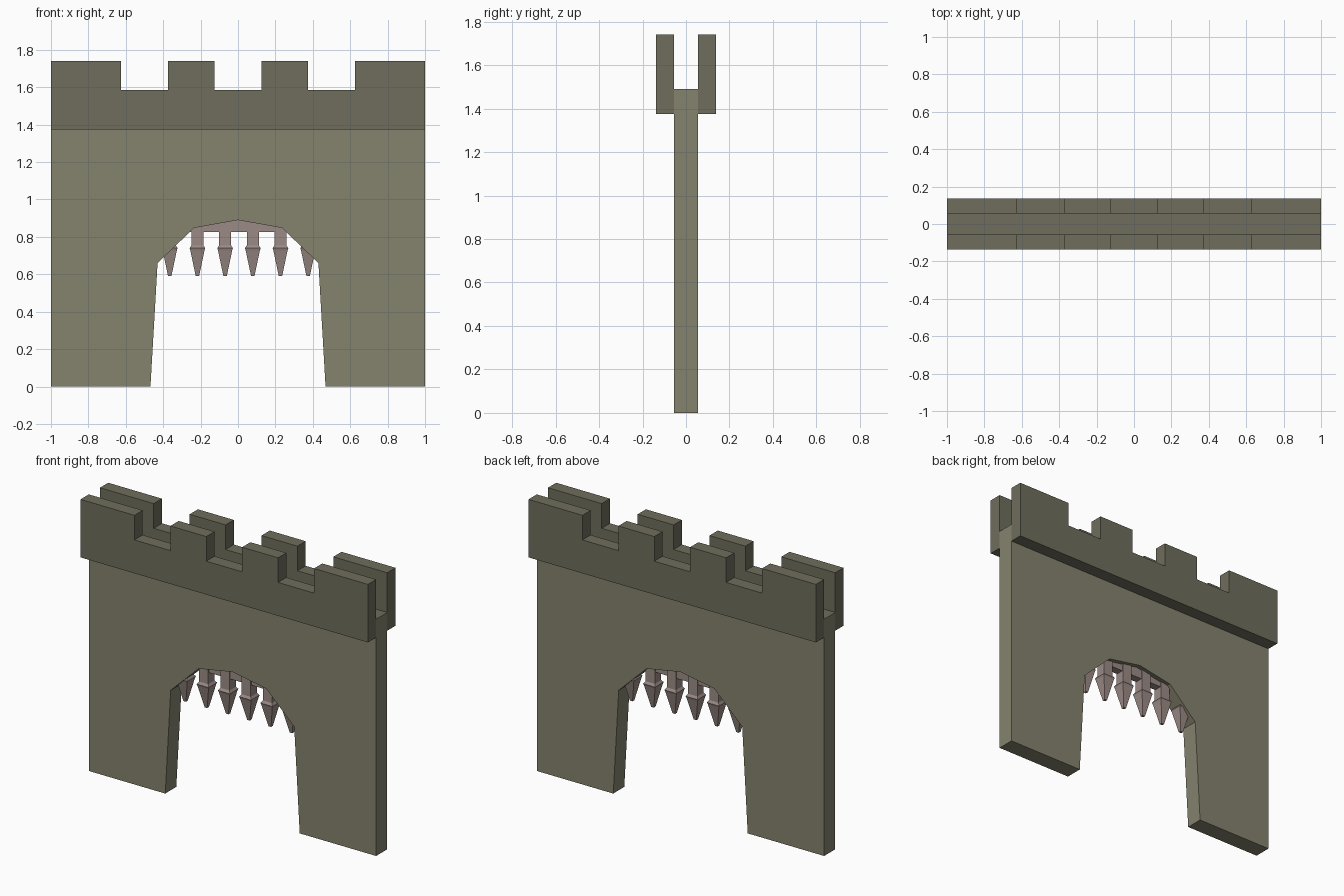
import bpy, bmesh

if "Cube" in bpy.data.objects:
    bpy.data.objects.remove(bpy.data.objects["Cube"])


def material(name, rgb):
    m = bpy.data.materials.new(name)
    m.diffuse_color = (*rgb, 1)
    m.use_nodes = True
    m.node_tree.nodes["Principled BSDF"].inputs["Base Color"].default_value = m.diffuse_color
    return m


stone = material("stone", (0.235, 0.225, 0.155))
dark_stone = material("dark_stone", (0.16, 0.155, 0.108))
iron = material("iron", (0.33, 0.26, 0.24))


def finish(name, bm, *mats):
    bmesh.ops.recalc_face_normals(bm, faces=bm.faces)
    me = bpy.data.meshes.new(name)
    bm.to_mesh(me)
    bm.free()
    for m in mats:
        me.materials.append(m)
    ob = bpy.data.objects.new(name, me)
    bpy.context.collection.objects.link(ob)
    return ob


def extrude_profile(points, y0, y1):
    """Fill an x/z outline and extrude it along y."""
    bm = bmesh.new()
    face = bm.faces.new([bm.verts.new((x, y0, z)) for x, z in points])
    geo = bmesh.ops.extrude_face_region(bm, geom=[face])["geom"]
    for v in geo:
        if isinstance(v, bmesh.types.BMVert):
            v.co.y = y1
    return bm


def mirrored(half):
    """Complete a right-half outline with its left side."""
    return half + [(-x, z) for x, z in reversed(half) if x > 0]


# Wall with a faceted arch; its walkway uses the darker stone
half = [(0, 0.89), (0.235, 0.848), (0.43, 0.66), (0.468, 0), (1, 0), (1, 1.49)]
bm = extrude_profile(mirrored(half), -0.055, 0.055)
for f in bm.faces:
    if all(v.co.z > 1.4 for v in f.verts):
        f.material_index = 1
finish("gate_wall", bm, stone, dark_stone)

# Crenellated parapets on both sides
TOP, NOTCH, BASE = 1.74, 1.585, 1.375
outline = [(-1, BASE), (-1, TOP)]
for c in (-0.5, 0, 0.5):
    outline += [(c - 0.125, TOP), (c - 0.125, NOTCH), (c + 0.125, NOTCH), (c + 0.125, TOP)]
outline += [(1, TOP), (1, BASE)]
for name, y0, y1 in (("front_parapet", -0.137, -0.055), ("back_parapet", 0.055, 0.137)):
    finish(name, extrude_profile(outline, y0, y1), dark_stone)

# Portcullis crossbar, its ends buried in the wall
bm = extrude_profile([(-0.42, 0.825), (0.42, 0.825), (0.42, 0.905), (-0.42, 0.905)], -0.025, 0.025)
finish("portcullis_crossbar", bm, iron)

# Portcullis spikes: square shaft, flared shoulder, blunt tip
RINGS = [(0.032, 0.9), (0.032, 0.755), (0.042, 0.74), (0.038, 0.728), (0.009, 0.59)]
for i in range(6):
    x = 0.005 + (i - 2.5) * 0.148
    bm = bmesh.new()
    rings = [[bm.verts.new((x + sx * r, sy * r, z))
              for sx, sy in ((-1, -1), (1, -1), (1, 1), (-1, 1))] for r, z in RINGS]
    for a, b in zip(rings, rings[1:]):
        for k in range(4):
            bm.faces.new((a[k], a[(k + 1) % 4], b[(k + 1) % 4], b[k]))
    bm.faces.new(rings[0])
    bm.faces.new(rings[-1])
    finish(f"portcullis_spike_{i + 1}", bm, iron)
